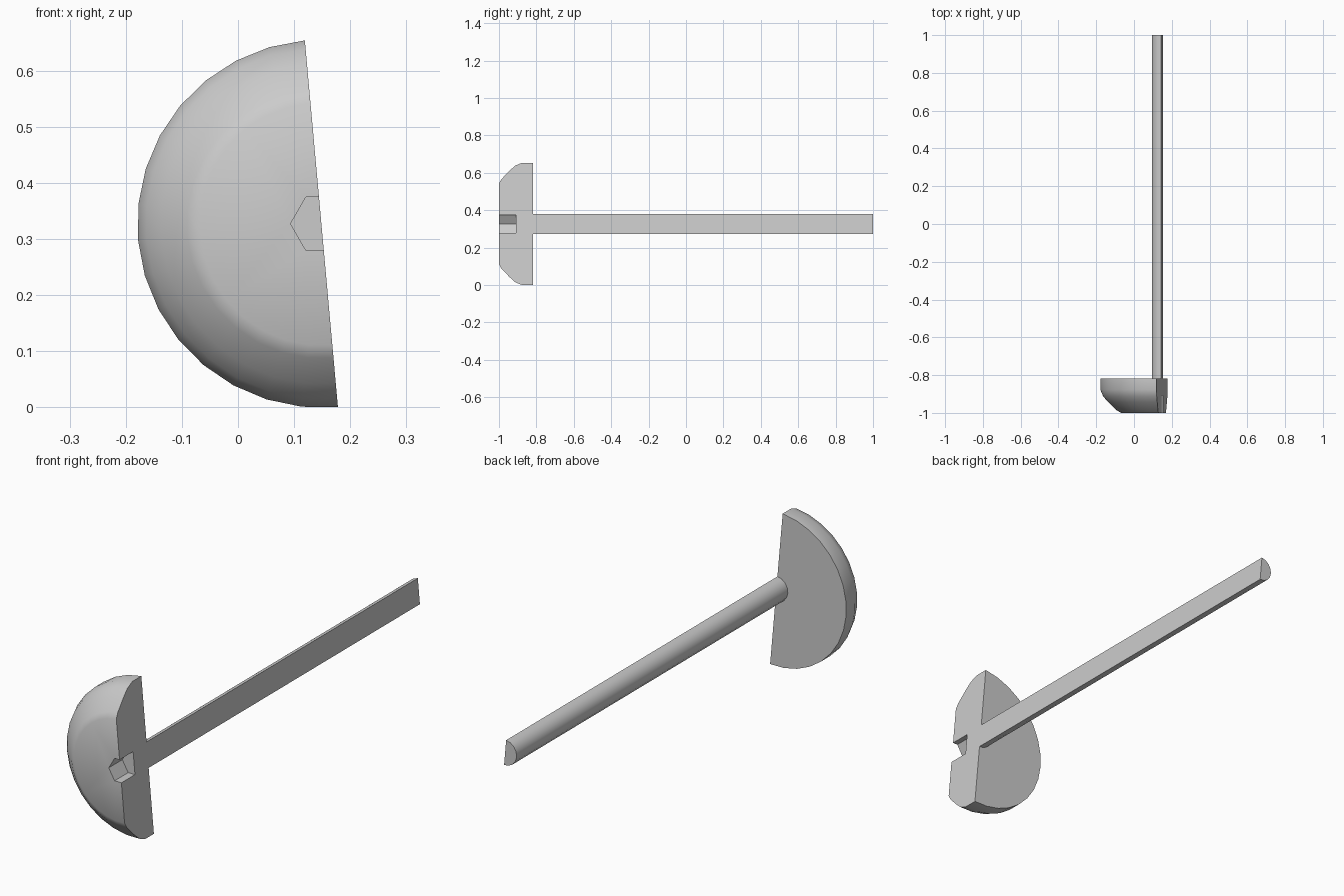
import bpy, bmesh
from math import sin, cos, radians

if "Cube" in bpy.data.objects:
    bpy.data.objects.remove(bpy.data.objects["Cube"])

CX, CZ = 0.1486, 0.327      # bolt axis
START = radians(95.16)      # tilt of the cutting plane


def finish(bm, name):
    bmesh.ops.recalc_face_normals(bm, faces=bm.faces)
    me = bpy.data.meshes.new(name)
    bm.to_mesh(me)
    bm.free()
    ob = bpy.data.objects.new(name, me)
    bpy.context.collection.objects.link(ob)
    return ob


def lathe(name, profile, steps, sweep, start):
    """Sweep (radius, y) points round the bolt axis and close every open side."""
    bm = bmesh.new()
    cols = []
    full = sweep == 360
    for i in range(steps if full else steps + 1):
        a = start + radians(sweep) * i / steps
        cols.append([bm.verts.new((CX + r * cos(a), y, CZ + r * sin(a))) for r, y in profile])
    pairs = list(zip(cols, cols[1:])) + ([(cols[-1], cols[0])] if full else [])
    for a, b in pairs:
        for j in range(len(profile) - 1):
            bm.faces.new((a[j], a[j + 1], b[j + 1], b[j]))
    bm.faces.new([c[0] for c in cols])
    bm.faces.new([c[-1] for c in cols])
    if not full:
        bm.faces.new(cols[0] + cols[-1][::-1])   # flat section face
    return finish(bm, name)


def smooth(ob):
    bpy.ops.object.select_all(action='DESELECT')
    ob.select_set(True)
    bpy.context.view_layer.objects.active = ob
    bpy.ops.object.shade_smooth_by_angle(angle=radians(35))


# Half of the rounded bolt head
head = lathe("bolt_head", [(0.328, -0.818), (0.328, -0.877), (0.313, -0.913),
                           (0.286, -0.943), (0.240, -0.987), (0.217, -1.0)],
             16, 180, START)

# Hexagonal key socket
cutter = lathe("socket_cutter", [(0.055, -1.1), (0.055, -0.909)], 6, 360, 0)
cutter.hide_render = True
mod = head.modifiers.new("socket", 'BOOLEAN')
mod.operation = 'DIFFERENCE'
mod.solver = 'EXACT'
mod.object = cutter
bpy.context.view_layer.objects.active = head
bpy.ops.object.modifier_apply(modifier=mod.name)
bpy.data.objects.remove(cutter, do_unlink=True)
smooth(head)

# Half of the long shaft
shaft = lathe("bolt_shaft", [(0.054, -0.818), (0.054, 1.0)], 8, 180, START)
smooth(shaft)
